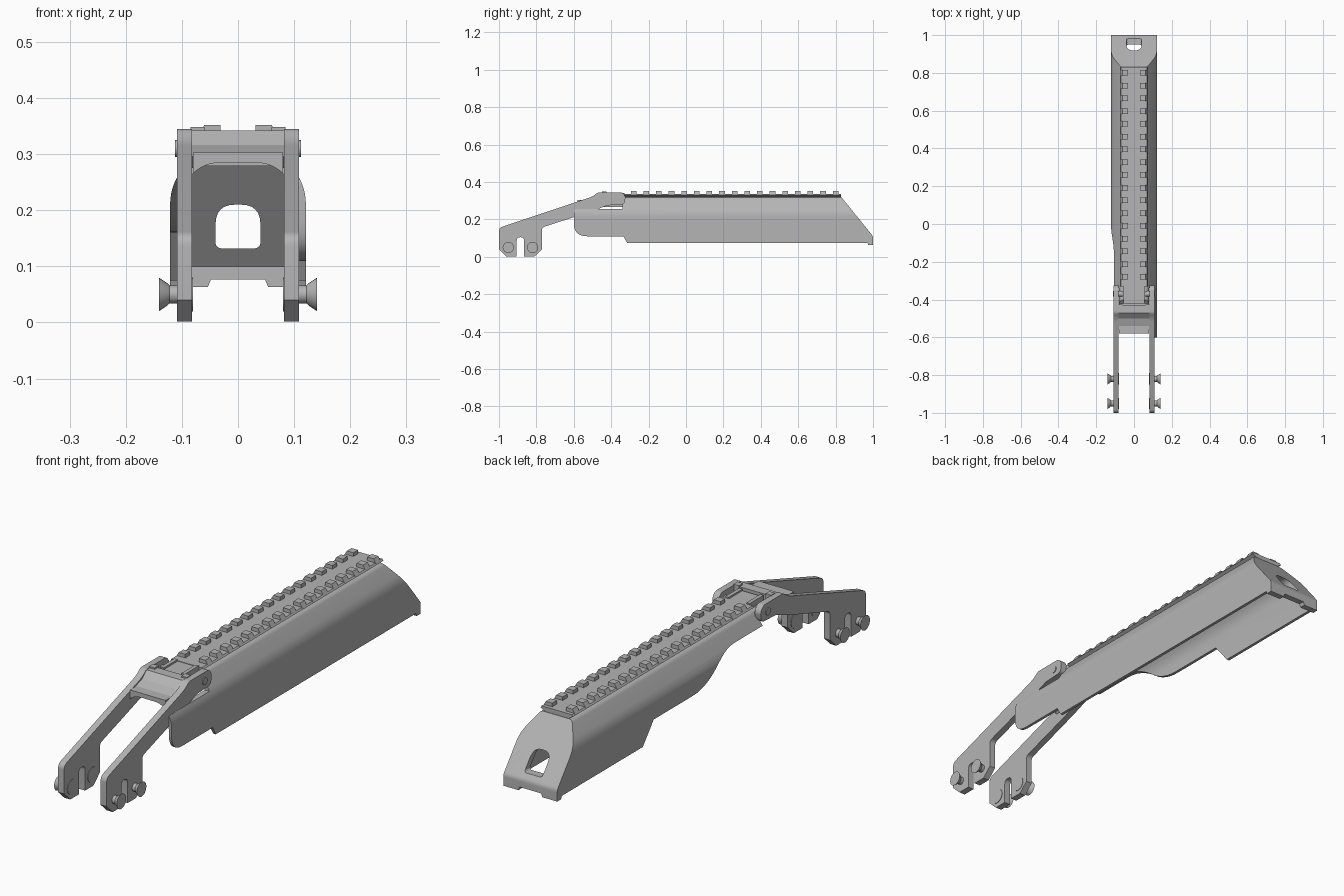
import bpy, bmesh, math
from mathutils import Vector

cube = bpy.data.objects.get("Cube")
if cube:
    bpy.data.objects.remove(cube)

metal = bpy.data.materials.new("grey_metal")
metal.use_nodes = True
GREY = (0.46, 0.46, 0.46, 1)
metal.diffuse_color = GREY
metal.node_tree.nodes["Principled BSDF"].inputs["Base Color"].default_value = GREY


def fillet(points, steps=6):
    """Round every corner given as (u, v, radius)."""
    out = []
    n = len(points)
    for i, p in enumerate(points):
        c = Vector(p[:2])
        if len(p) < 3:
            out.append(c)
            continue
        a = c + (Vector(points[i - 1][:2]) - c).normalized() * p[2]
        b = c + (Vector(points[(i + 1) % n][:2]) - c).normalized() * p[2]
        for k in range(steps + 1):
            t = k / steps
            out.append(a * (1 - t) ** 2 + c * 2 * t * (1 - t) + b * t * t)
    return out


def prism(name, points, axis, start, end):
    """Extrude a (x, z) profile along y, or a (y, z) profile along x."""
    bm = bmesh.new()
    place = (lambda p, t: (t, p[0], p[1])) if axis == "x" else (lambda p, t: (p[0], t, p[1]))
    pts = fillet(points)
    lo = [bm.verts.new(place(p, start)) for p in pts]
    hi = [bm.verts.new(place(p, end)) for p in pts]
    bm.faces.new(lo)
    bm.faces.new(hi[::-1])
    for i in range(len(pts)):
        j = (i + 1) % len(pts)
        bm.faces.new((lo[i], lo[j], hi[j], hi[i]))
    bmesh.ops.recalc_face_normals(bm, faces=bm.faces)
    mesh = bpy.data.meshes.new(name)
    bm.to_mesh(mesh)
    bm.free()
    mesh.materials.append(metal)
    obj = bpy.data.objects.new(name, mesh)
    bpy.context.collection.objects.link(obj)
    return obj


def box(name, x, y, z):
    return prism(name, [(x[0], z[0]), (x[1], z[0]), (x[1], z[1]), (x[0], z[1])], "y", *y)


def combine(obj, tool, operation="DIFFERENCE"):
    """Apply a boolean and discard the tool."""
    mod = obj.modifiers.new("cut", "BOOLEAN")
    mod.operation, mod.object, mod.solver = operation, tool, "EXACT"
    bpy.context.view_layer.update()
    mesh = bpy.data.meshes.new_from_object(obj.evaluated_get(bpy.context.evaluated_depsgraph_get()))
    obj.modifiers.clear()
    obj.data = mesh
    bpy.data.objects.remove(tool)


def smooth(obj):
    bpy.ops.object.select_all(action="DESELECT")
    obj.select_set(True)
    bpy.context.view_layer.objects.active = obj
    bpy.ops.object.shade_smooth_by_angle(angle=math.radians(30))


def mirrored(half):
    return half + [(-p[0],) + tuple(p[1:]) for p in reversed(half)]


def lathe(name, x, y, z, rings, side):
    """Turned part along x, from (offset, radius) rings."""
    bm = bmesh.new()
    n = 24
    loops = [[bm.verts.new((side * (x + o), y + r * math.cos(k * math.tau / n),
                            z + r * math.sin(k * math.tau / n))) for k in range(n)] for o, r in rings]
    for a, b in zip(loops, loops[1:]):
        for k in range(n):
            bm.faces.new((a[k], a[(k + 1) % n], b[(k + 1) % n], b[k]))
    bm.faces.new(loops[0])
    bm.faces.new(loops[-1])
    bmesh.ops.recalc_face_normals(bm, faces=bm.faces)
    mesh = bpy.data.meshes.new(name)
    bm.to_mesh(mesh)
    bm.free()
    mesh.materials.append(metal)
    obj = bpy.data.objects.new(name, mesh)
    bpy.context.collection.objects.link(obj)
    smooth(obj)


# Cover: outer form trimmed to its side outline
cover = prism("cover", mirrored([(0.121, 0), (0.121, 0.24, 0.03), (0.07, 0.318, 0.012)]), "y", -0.7, 1.1)
outline = prism("outline", [(-0.6, 0.11, 0.07), (-0.335, 0.11), (-0.315, 0.075), (0.97, 0.075),
                            (0.975, 0.063), (1, 0.063), (1, 0.11, 0.01), (0.83, 0.32), (-0.4, 0.32),
                            (-0.42, 0.303), (-0.58, 0.303), (-0.58, 0.256), (-0.6, 0.256, 0.01)], "x", -0.3, 0.3)
combine(cover, outline, "INTERSECT")

# Hollow interior with a sloped rear wall
hollow = prism("hollow", mirrored([(0.109, -0.1), (0.109, 0.225, 0.03), (0.07, 0.285, 0.04)]), "y", -0.8, 1.2)
combine(hollow, prism("hollow_outline", [(-0.75, -0.05), (0.975, -0.05), (0.975, 0.1), (0.82, 0.295),
                                         (-0.75, 0.295)], "x", -0.3, 0.3), "INTERSECT")
combine(cover, hollow)

# Ejection opening on one side, hinge clearances, rear window and lip notch
combine(cover, prism("side_opening", [(-0.8, -0.1), (0.48, -0.1), (0.45, 0.075), (0.38, 0.16),
                                      (0.05, 0.16, 0.08), (-0.08, 0.262, 0.08), (-0.8, 0.262)],
                     "x", -0.3, -0.03))
for side in (-1, 1):
    combine(cover, box("hinge_clearance", sorted((side * 0.08, side * 0.2)), (-0.8, -0.34), (0.256, 0.5)))
combine(cover, prism("rear_window", [(-0.04, 0.132, 0.012), (0.04, 0.132, 0.012),
                                     (0.04, 0.21, 0.035), (-0.04, 0.21, 0.035)], "y", 0.7, 1.2))
combine(cover, prism("lip_notch", [(-0.055, 0), (0.055, 0), (0.055, 0.06), (0.048, 0.077),
                                   (-0.048, 0.077), (-0.055, 0.06)], "y", 0.9, 1.2))
smooth(cover)

# Accessory rail with a row of paired teeth
prism("rail_base", mirrored([(0.056, 0.3), (0.056, 0.32), (0.073, 0.33), (0.068, 0.337)]), "y", -0.33, 0.83)
box("rail_front", (-0.055, 0.055), (-0.42, -0.33), (0.3, 0.335))
for side in (-1, 1):
    box("rail_front_ridge", sorted((side * 0.04, side * 0.055)), (-0.42, -0.33), (0.335, 0.342))
    for i in range(17):
        y = 0.8 - i * 0.0675
        prism("rail_tooth", [(side * 0.031, 0.33), (side * 0.073, 0.33), (side * 0.06, 0.352),
                             (side * 0.031, 0.352)], "y", y - 0.015, y + 0.015)

# Hinged front bracket: arms, clamp screws and hinge pins
ARM = [(-1, 0.155, 0.02), (-0.5, 0.322, 0.02), (-0.47, 0.345, 0.01), (-0.34, 0.345, 0.015),
       (-0.323, 0.32, 0.01), (-0.33, 0.28, 0.015), (-0.42, 0.275), (-0.5, 0.245), (-0.6, 0.212),
       (-0.77, 0.157, 0.015), (-0.77, 0.04), (-0.81, 0.002), (-0.865, 0.002), (-0.865, 0.105, 0.02),
       (-0.905, 0.105, 0.02), (-0.905, 0.002), (-0.96, 0.002), (-1, 0.04)]
for side in (-1, 1):
    arm = prism("bracket_arm", ARM, "x", side * 0.082, side * 0.109)
    smooth(arm)
    for y in (-0.95, -0.82):
        lathe("clamp_screw", 0.08, y, 0.05,
              [(0, 0.03), (0.004, 0.03), (0.004, 0.016), (0.042, 0.016), (0.046, 0.02), (0.061, 0.03)], side)
    lathe("hinge_pin", 0.06, -0.37, 0.31, [(0, 0.015), (0.052, 0.015)], side)
    box("bridge_block", sorted((side * 0.06, side * 0.085)), (-0.45, -0.425), (0.31, 0.348))

# Bridge joining the arms over the front of the cover
bridge = prism("bridge", [(-0.56, 0.296), (-0.5, 0.316), (-0.47, 0.342), (-0.43, 0.342), (-0.43, 0.29),
                          (-0.47, 0.275)], "x", -0.083, 0.083)
combine(bridge, prism("bridge_arch", mirrored([(0.076, 0.2), (0.076, 0.302, 0.05)]), "y", -0.7, -0.46))
